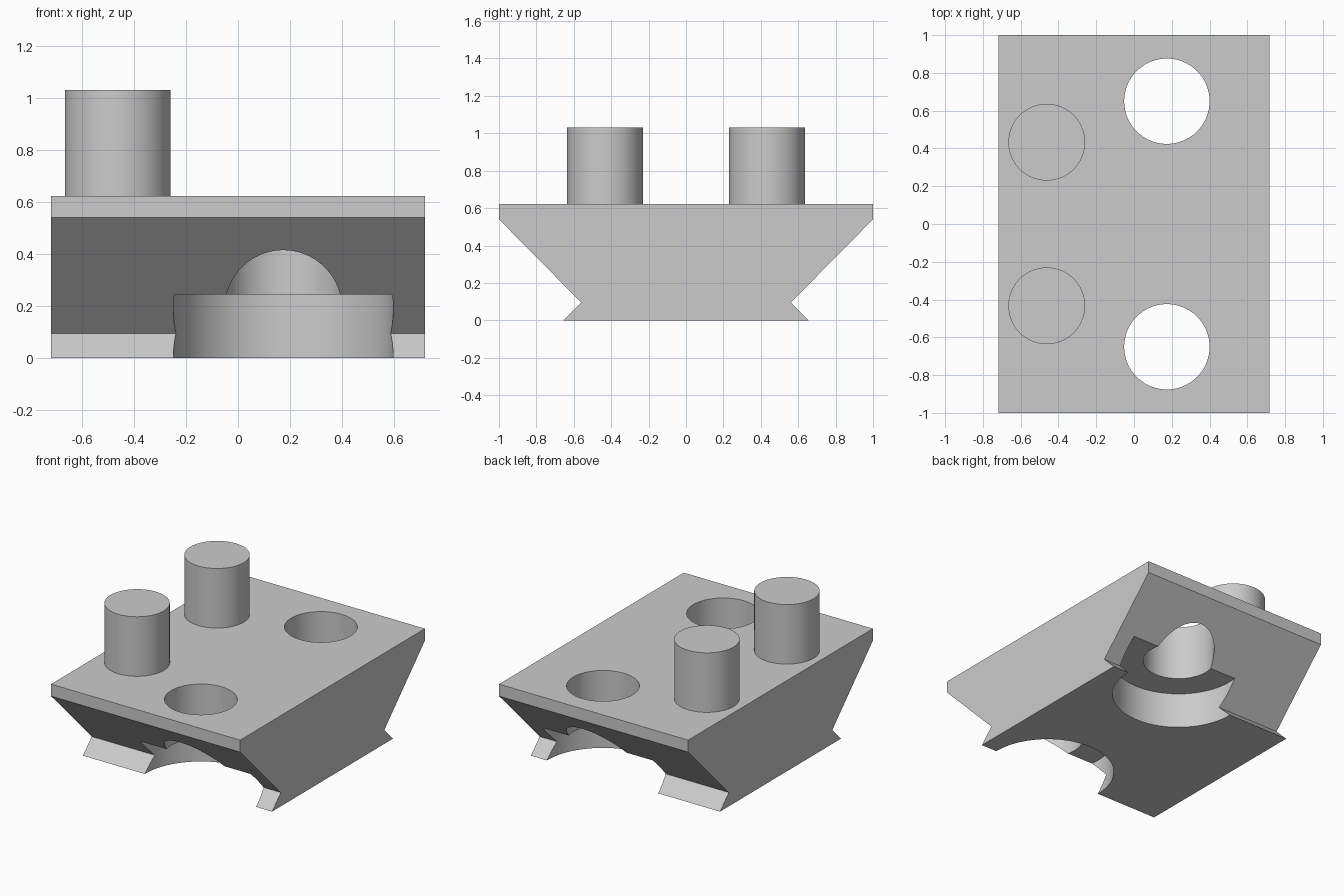
import bpy, bmesh, math

cube = bpy.data.objects.get("Cube")
if cube:
    bpy.data.objects.remove(cube, do_unlink=True)

HALF_X, TOP = 0.717, 0.622

grey = bpy.data.materials.new("plain grey")
grey.use_nodes = True
colour = (0.6, 0.6, 0.6, 1)
grey.diffuse_color = colour
grey.node_tree.nodes["Principled BSDF"].inputs["Base Color"].default_value = colour


def cylinder(name, x, y, radius, bottom, top):
    bpy.ops.mesh.primitive_cylinder_add(vertices=96, radius=radius, depth=top - bottom,
                                        location=(x, y, (bottom + top) / 2))
    obj = bpy.context.object
    obj.name = name
    obj.data.materials.append(grey)
    return obj


def select_only(obj):
    bpy.ops.object.select_all(action='DESELECT')
    obj.select_set(True)
    bpy.context.view_layer.objects.active = obj


def cut(target, cutter):
    cutter.hide_render = True
    mod = target.modifiers.new("cut", 'BOOLEAN')
    mod.operation, mod.solver, mod.object = 'DIFFERENCE', 'EXACT', cutter
    select_only(target)
    bpy.ops.object.modifier_apply(modifier=mod.name)
    bpy.data.objects.remove(cutter, do_unlink=True)


# Tapered block: a mirrored side profile extruded along x
half = [(0.655, 0), (0.56, 0.095), (1, 0.54), (1, TOP)]
profile = half + [(-y, z) for y, z in reversed(half)]
bm = bmesh.new()
face = bm.faces.new([bm.verts.new((-HALF_X, y, z)) for y, z in profile])
grown = bmesh.ops.extrude_face_region(bm, geom=[face])
bmesh.ops.translate(bm, vec=(2 * HALF_X, 0, 0),
                    verts=[v for v in grown["geom"] if isinstance(v, bmesh.types.BMVert)])
bmesh.ops.recalc_face_normals(bm, faces=bm.faces)
mesh = bpy.data.meshes.new("tapered_block")
bm.to_mesh(mesh)
bm.free()
block = bpy.data.objects.new("tapered_block", mesh)
bpy.context.collection.objects.link(block)
mesh.materials.append(grey)

# Through holes with wide recesses below, and a pair of pegs on top
smooth = [block]
for side, label in ((-1, "front"), (1, "back")):
    cut(block, cylinder("recess_cutter", 0.174, side * 0.65, 0.422, -0.2, 0.245))
    cut(block, cylinder("hole_cutter", 0.174, side * 0.65, 0.226, -0.2, 0.9))
    smooth.append(cylinder(label + "_peg", -0.462, side * 0.433, 0.203, TOP - 0.01, 1.03))

for obj in smooth:
    select_only(obj)
    bpy.ops.object.shade_smooth_by_angle(angle=math.radians(30))
